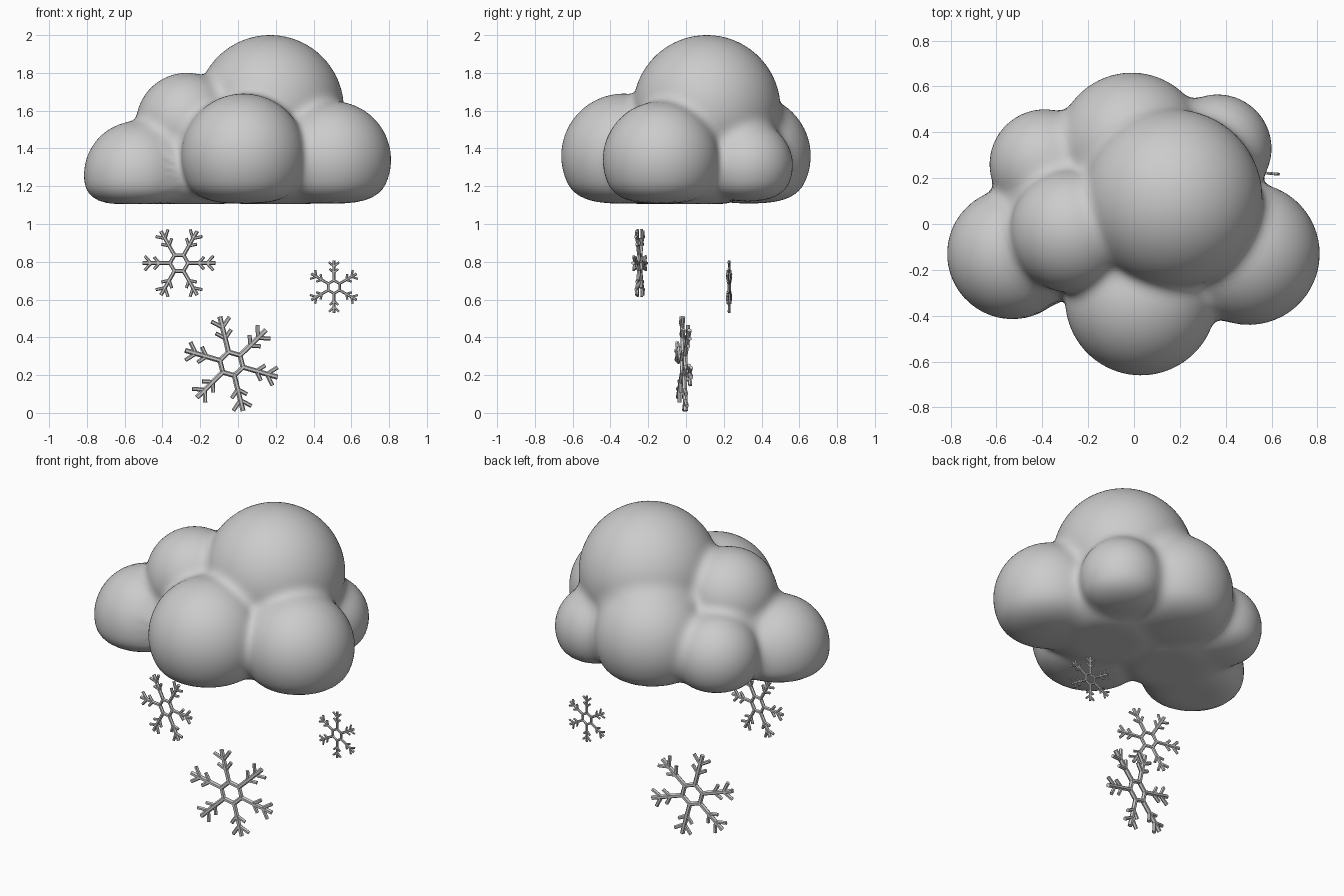
import bpy, bmesh, math
from mathutils import Vector, Matrix

if "Cube" in bpy.data.objects:
    bpy.data.objects.remove(bpy.data.objects["Cube"])

# ---------- cloud: soft blend of puffs with a flattened base ----------
PUFFS = [
    (0.17, 0.11, 1.61, 0.39),     # crown
    (-0.27, -0.03, 1.53, 0.27),   # upper left
    (-0.53, -0.13, 1.26, 0.285),  # left
    (0.03, -0.33, 1.36, 0.33),    # front
    (0.50, -0.13, 1.34, 0.31),    # right
    (-0.01, 0.335, 1.36, 0.325),  # back
    (0.365, 0.33, 1.31, 0.235),   # back right
    (-0.39, 0.26, 1.31, 0.24),    # back left
    (0.20, 0.00, 1.30, 0.35),     # hidden cores filling the middle
    (-0.25, 0.02, 1.28, 0.33),
]
BASE_Z = 1.105


def soft_min(a, b, k):
    h = max(k - abs(a - b), 0.0) / k
    return min(a, b) - h * h * k * 0.25


def cloud_distance(x, y, z):
    d = 9.0
    for px, py, pz, r in PUFFS:
        d = soft_min(d, math.sqrt((x - px) ** 2 + (y - py) ** 2 + (z - pz) ** 2) - r, 0.06)
    return -soft_min(-d, z - BASE_Z, 0.11)


def make_cloud():
    bpy.ops.mesh.primitive_ico_sphere_add(subdivisions=6, radius=1.0)
    cloud = bpy.context.object
    cloud.name = "cloud"
    ox, oy, oz = 0.0, -0.02, 1.32
    for v in cloud.data.vertices:   # push each vertex outward to the blended surface
        rx, ry, rz = v.co.normalized()
        t = 0.15
        for _ in range(30):
            d = cloud_distance(ox + rx * t, oy + ry * t, oz + rz * t)
            t -= d
            if abs(d) < 0.0005:
                break
        v.co = (ox + rx * t, oy + ry * t, oz + rz * t)
    bpy.ops.object.shade_smooth()


# ---------- snowflakes: faceted bars on a hexagonal ring ----------
def bar(bm, a, b, radius):
    # six-sided prism from a to b in the flake's own upright plane
    ax, az = (b[0] - a[0]), (b[1] - a[1])
    length = math.hypot(ax, az)
    along = Vector((ax / length, 0, az / length))
    across = Vector((-along.z, 0, along.x))
    rings = []
    for end in (a, b):
        base = Vector((end[0], 0, end[1]))
        ring = []
        for i in range(6):
            w = i * math.pi / 3
            ring.append(bm.verts.new(base + across * (radius * math.cos(w))
                                     + Vector((0, radius * math.sin(w), 0))))
        rings.append(ring)
    lo, hi = rings
    for i in range(6):
        j = (i + 1) % 6
        bm.faces.new((lo[i], lo[j], hi[j], hi[i]))
    bm.faces.new(lo[::-1])
    bm.faces.new(hi)


def polar(r, ang, start=(0.0, 0.0)):
    return (start[0] + r * math.cos(ang), start[1] + r * math.sin(ang))


def make_snowflake(name, centre, size, spin, yaw):
    bm = bmesh.new()
    step = math.pi / 3
    for i in range(6):
        ang = math.radians(spin) + i * step
        # ring side and main arm
        bar(bm, polar(0.25, ang), polar(0.25, ang + step), 0.05)
        bar(bm, polar(0.23, ang), polar(1.0, ang), 0.052)
        # paired branches
        for s, length in ((0.54, 0.22), (0.77, 0.26)):
            root = polar(s, ang)
            for side in (-1, 1):
                bar(bm, root, polar(length, ang + side * math.radians(48), root), 0.042)
    bmesh.ops.recalc_face_normals(bm, faces=bm.faces[:])
    # turn, size and place
    bm.transform(Matrix.Translation(centre)
                 @ Matrix.Rotation(math.radians(yaw), 4, 'Z')
                 @ Matrix.Scale(size, 4))
    mesh = bpy.data.meshes.new(name)
    bm.to_mesh(mesh)
    bm.free()
    bpy.context.collection.objects.link(bpy.data.objects.new(name, mesh))


make_cloud()
make_snowflake("snowflake_left", (-0.312, -0.245, 0.793), 0.195, 0, -10)
make_snowflake("snowflake_large", (-0.035, -0.012, 0.26), 0.257, -16, 9)
make_snowflake("snowflake_small", (0.508, 0.228, 0.667), 0.139, 30, -5)
